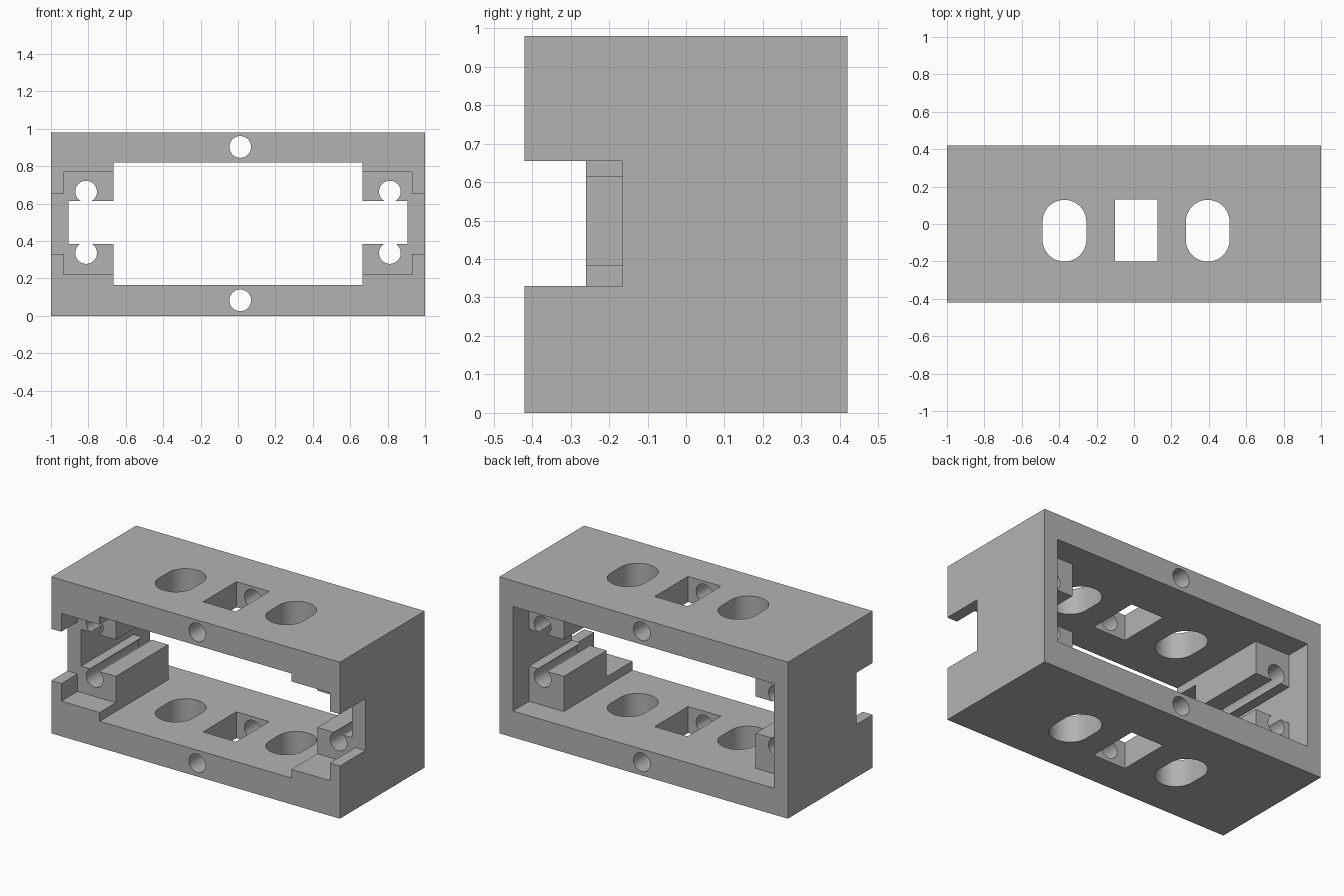
import bpy
import bmesh
import math

if "Cube" in bpy.data.objects:
    bpy.data.objects.remove(bpy.data.objects["Cube"], do_unlink=True)

HALF_Y, HEIGHT = 0.42, 0.98

grey = bpy.data.materials.new("grey")
grey.use_nodes = True
colour = (0.45, 0.45, 0.45, 1)
grey.diffuse_color = colour
grey.node_tree.nodes["Principled BSDF"].inputs["Base Color"].default_value = colour


def prism(name, profile, lo, hi, along="y"):
    """Extrude a 2D profile from lo to hi along y (profile x,z) or z (profile x,y)."""
    bm = bmesh.new()
    place = (lambda a, b, t: (a, t, b)) if along == "y" else (lambda a, b, t: (a, b, t))
    face = bm.faces.new([bm.verts.new(place(a, b, lo)) for a, b in profile])
    top = bmesh.ops.extrude_face_region(bm, geom=[face])["geom"]
    offset = place(0, 0, hi - lo)
    bmesh.ops.translate(bm, vec=offset, verts=[g for g in top if isinstance(g, bmesh.types.BMVert)])
    bmesh.ops.recalc_face_normals(bm, faces=bm.faces)
    mesh = bpy.data.meshes.new(name)
    bm.to_mesh(mesh)
    bm.free()
    mesh.materials.append(grey)
    obj = bpy.data.objects.new(name, mesh)
    bpy.context.collection.objects.link(obj)
    return obj


def rect(a0, a1, b0, b1):
    return [(a0, b0), (a1, b0), (a1, b1), (a0, b1)]


def oval(cx, cy, r, stretch=0.0, n=48):
    """Circle, or a slot lengthened by 2 * stretch in the second axis."""
    pts = []
    for i in range(n):
        t = 2 * math.pi * (i + 0.5) / n
        pts.append((cx + r * math.cos(t), cy + r * math.sin(t) + math.copysign(stretch, math.sin(t))))
    return pts


def cut(profile, lo, hi, along="y"):
    cutter = prism("cutter", profile, lo, hi, along)
    cutter.hide_render = True
    mod = frame.modifiers.new("cut", "BOOLEAN")
    mod.operation, mod.solver, mod.object = "DIFFERENCE", "EXACT", cutter
    bpy.context.view_layer.objects.active = frame
    bpy.ops.object.modifier_apply(modifier=mod.name)
    bpy.data.objects.remove(cutter, do_unlink=True)


# Outer block
frame = prism("mounting_frame", rect(-1, 1, 0, HEIGHT), -HALF_Y, HALF_Y)

# Cross-shaped window right through, leaving four corner blocks
wx, sx = 0.665, 0.905
z0, z1, z2, z3 = 0.165, 0.385, 0.615, 0.82
cut([(-wx, z0), (wx, z0), (wx, z1), (sx, z1), (sx, z2), (wx, z2),
     (wx, z3), (-wx, z3), (-wx, z2), (-sx, z2), (-sx, z1), (-wx, z1)], -1, 1)

# Back pocket behind the corner blocks
cut(rect(-sx, sx, z0, z3), 0.26, 1)

# Front pockets with side notches, deeper on the left
for side, depth in ((-1, -0.26), (1, -0.165)):
    outline = [(0.6, 0.22), (0.93, 0.22), (0.93, 0.33), (1.1, 0.33),
               (1.1, 0.655), (0.93, 0.655), (0.93, 0.77), (0.6, 0.77)]
    cut([(side * x, z) for x, z in outline], -1, depth)

    # Screw holes, open to the slot
    for z in (0.336, 0.664):
        cut(oval(side * 0.812, z, 0.058), -0.5, 0.5)

# Holes from front to back through the top and bottom plates
for z in (0.083, 0.903):
    cut(oval(0.012, z, 0.058), -1, 1)

# Vertical slots and square window through both plates
for x in (-0.372, 0.394):
    cut(oval(x, -0.036, 0.117, 0.048), -1, 2, "z")
cut(rect(-0.102, 0.126, -0.2, 0.13), -1, 2, "z")

# Smooth hole walls, sharp edges
bpy.ops.object.select_all(action="DESELECT")
frame.select_set(True)
bpy.context.view_layer.objects.active = frame
bpy.ops.object.shade_smooth_by_angle(angle=math.radians(30))
